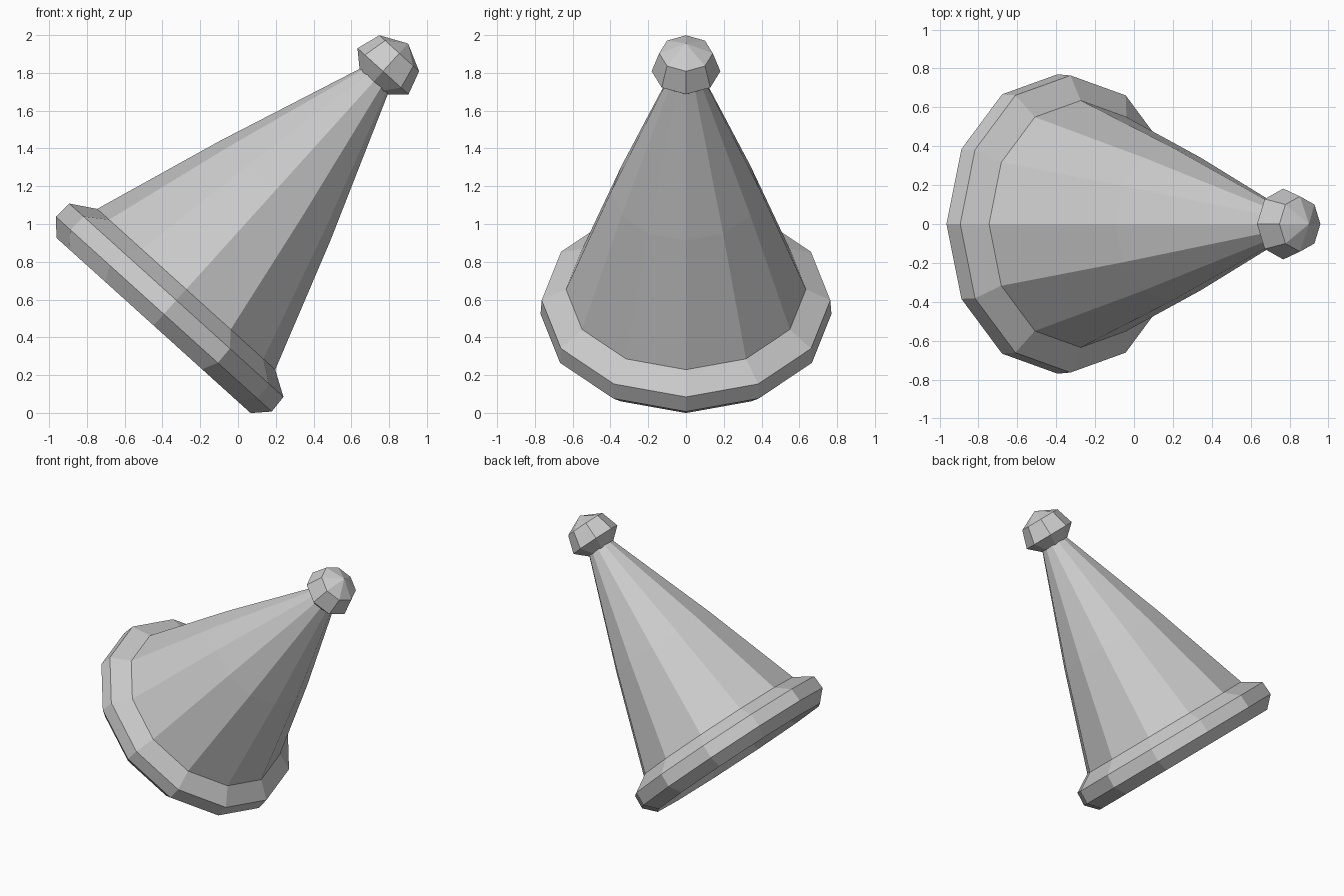
import bpy, bmesh, math
from mathutils import Matrix, Vector

if "Cube" in bpy.data.objects:
    bpy.data.objects.remove(bpy.data.objects["Cube"])

# Tilted hat frame: local z runs along the hat axis, local x down the slope
TILT = math.radians(42.07)
slope = Vector((math.cos(TILT), 0, -math.sin(TILT)))
FRAME = Matrix.Translation(slope * -0.642) @ Matrix.Rotation(TILT, 4, 'Y')


def lathe(name, profile, sides):
    """Spin (radius, height) points round the hat axis; radius 0 makes a pole."""
    bm = bmesh.new()
    rings = []
    for r, h in profile:
        if r == 0:
            rings.append([bm.verts.new((0, 0, h))] * sides)
        else:
            rings.append([bm.verts.new((r * math.cos(2 * math.pi * i / sides),
                                        r * math.sin(2 * math.pi * i / sides), h))
                          for i in range(sides)])
    for low, high in zip(rings, rings[1:]):
        for i in range(sides):
            j = (i + 1) % sides
            quad = [low[i], low[j], high[j], high[i]]
            bm.faces.new(list(dict.fromkeys(quad)))
    bmesh.ops.recalc_face_normals(bm, faces=bm.faces)
    bm.transform(FRAME)
    mesh = bpy.data.meshes.new(name)
    bm.to_mesh(mesh)
    bm.free()
    obj = bpy.data.objects.new(name, mesh)
    bpy.context.collection.objects.link(obj)
    return obj


# Twelve-sided hollow cone: inner wall, rolled hem, outer wall
lathe("hat_cone", [(0, 1.74), (0.38, 1.0), (0.615, 0.3), (0.615, 0.115),
                   (0.692, 0.044), (0.77, 0.125), (0.764, 0.224),
                   (0.635, 0.302), (0.394, 1.005), (0.098, 1.79), (0, 1.79)], 12)

# Eight-sided ball on the tip
lathe("tip_ball", [(0, 1.775), (0.092, 1.775), (0.182, 1.857),
                   (0.142, 1.985), (0, 2.055)], 8)
